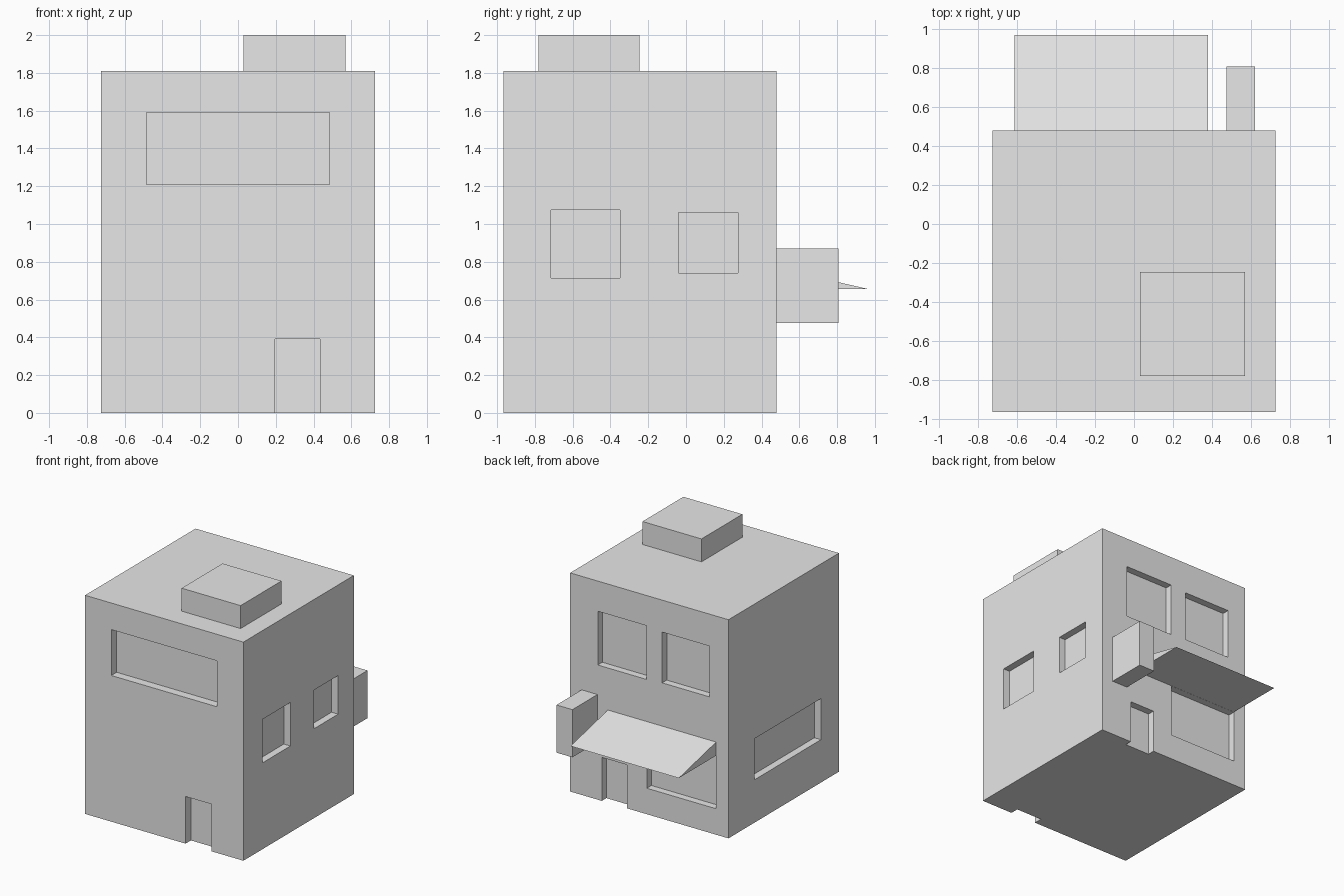
import bpy
import bmesh

if "Cube" in bpy.data.objects:
    bpy.data.objects.remove(bpy.data.objects["Cube"])

grey = bpy.data.materials.new("light grey")
grey.use_nodes = True
grey.diffuse_color = (0.8, 0.8, 0.8, 1)
grey.node_tree.nodes["Principled BSDF"].inputs["Base Color"].default_value = (0.8, 0.8, 0.8, 1)


def add_box(bm, x, y, z):
    """Add a box spanning the given (low, high) ranges."""
    verts = bmesh.ops.create_cube(bm, size=1)["verts"]
    for v in verts:
        v.co = [r[0] if c < 0 else r[1] for r, c in zip((x, y, z), v.co)]
    return verts


def finish(name, bm):
    bmesh.ops.recalc_face_normals(bm, faces=bm.faces)
    mesh = bpy.data.meshes.new(name)
    bm.to_mesh(mesh)
    bm.free()
    mesh.materials.append(grey)
    obj = bpy.data.objects.new(name, mesh)
    bpy.context.collection.objects.link(obj)
    return obj


def box(name, x, y, z):
    bm = bmesh.new()
    add_box(bm, x, y, z)
    return finish(name, bm)


SIDE, FRONT, BACK, ROOF = 0.725, -0.965, 0.48, 1.81
DEPTH, OUT = 0.06, 0.1

# Main block
building = box("building", (-SIDE, SIDE), (FRONT, BACK), (0, ROOF))

# Recessed doors and windows: wall, range along the wall, height range
openings = [
    ("front", (-0.485, 0.485), (1.21, 1.59)),   # wide upper window
    ("front", (0.195, 0.435), (-OUT, 0.39)),    # front door
    ("left", (-0.715, -0.35), (0.715, 1.075)),  # side windows
    ("left", (-0.04, 0.275), (0.74, 1.06)),
    ("right", (-0.73, 0.138), (0.355, 0.695)),  # long side window
    ("back", (0.025, 0.472), (1.115, 1.56)),    # upper windows
    ("back", (-0.553, -0.118), (1.125, 1.545)),
    ("back", (0.205, 0.435), (-OUT, 0.36)),     # shop door
    ("back", (-0.613, 0.022), (0.215, 0.654)),  # display window
]
spans = {
    "front": (FRONT - OUT, FRONT + DEPTH + 0.01),
    "back": (BACK - DEPTH, BACK + OUT),
    "left": (SIDE - DEPTH, SIDE + OUT),
    "right": (-SIDE - OUT, -SIDE + DEPTH),
}
bm = bmesh.new()
for wall, along, height in openings:
    if wall in ("front", "back"):
        add_box(bm, along, spans[wall], height)
    else:
        add_box(bm, spans[wall], along, height)
cutter = finish("opening_cutter", bm)
cutter.hide_render = True

cut = building.modifiers.new("openings", "BOOLEAN")
cut.operation = "DIFFERENCE"
cut.solver = "EXACT"
cut.object = cutter
bpy.context.view_layer.objects.active = building
bpy.ops.object.modifier_apply(modifier=cut.name)
bpy.data.objects.remove(cutter)

# Rooftop unit and projecting sign board
box("rooftop_unit", (0.03, 0.57), (-0.78, -0.245), (ROOF, 2))
box("hanging_sign", (0.475, 0.62), (BACK, 0.808), (0.475, 0.87))

# Wedge awning: a box whose outer top edge drops to its base
bm = bmesh.new()
verts = add_box(bm, (-0.612, 0.38), (BACK, 0.968), (0.655, 0.767))
for v in verts:
    if v.co.y > 0.9:
        v.co.z = 0.655
bmesh.ops.remove_doubles(bm, verts=bm.verts, dist=0.001)
finish("awning", bm)
